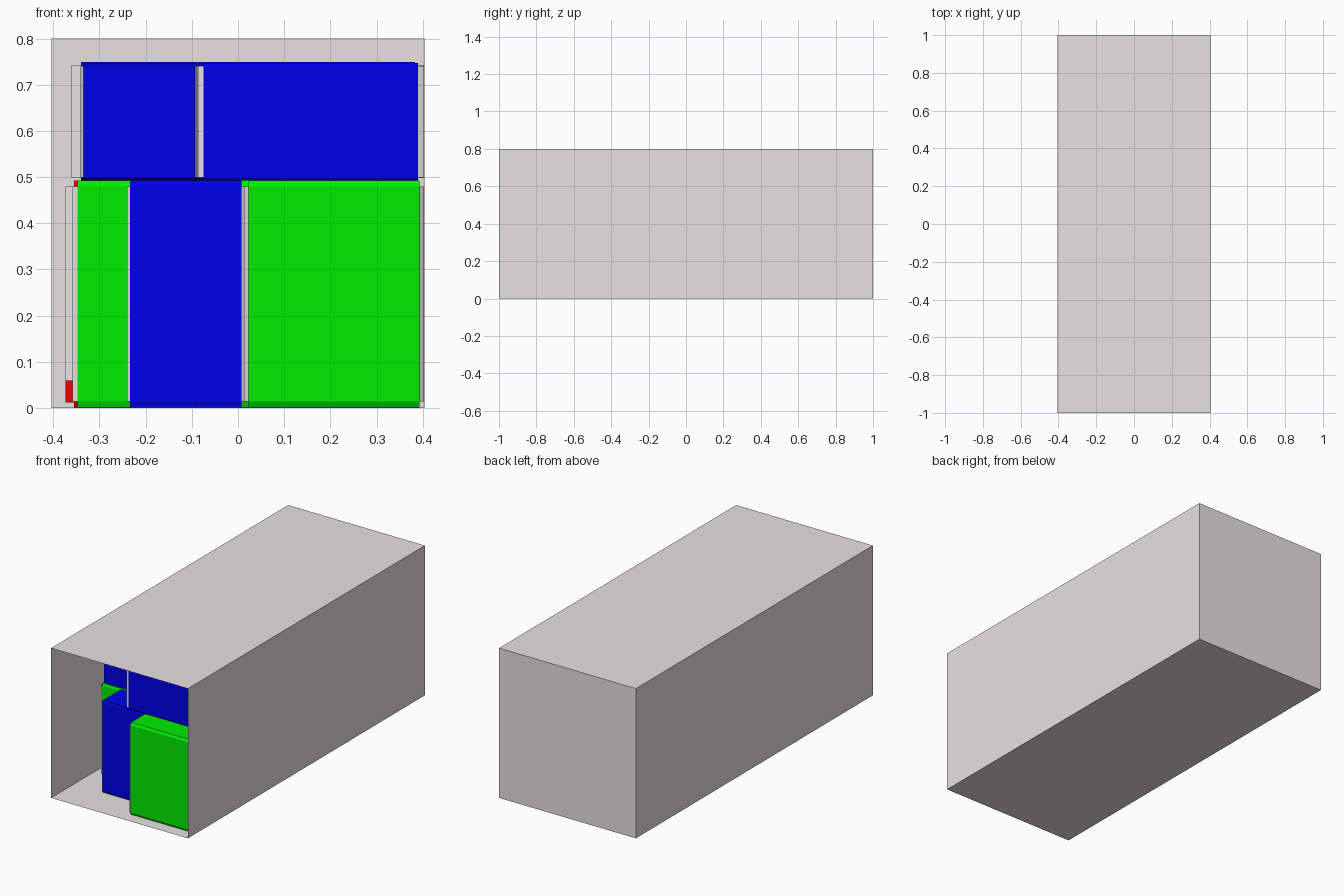
import bpy, bmesh
from mathutils import Vector

if "Cube" in bpy.data.objects:
    bpy.data.objects.remove(bpy.data.objects["Cube"])

def material(name, color):
    m = bpy.data.materials.new(name)
    m.diffuse_color = (*color, 1)
    m.use_nodes = True
    m.node_tree.nodes["Principled BSDF"].inputs["Base Color"].default_value = m.diffuse_color
    return m

SHELL = material("shell_grey", (0.80, 0.76, 0.75))
COLORS = {"green": material("case_green", (0.0, 0.85, 0.0)),
          "blue": material("case_blue", (0.0, 0.0, 0.85)),
          "red": material("case_red", (0.85, 0.0, 0.0))}

def finish(name, bm, mats):
    me = bpy.data.meshes.new(name)
    bm.to_mesh(me)
    bm.free()
    for m in mats:
        me.materials.append(m)
    ob = bpy.data.objects.new(name, me)
    bpy.context.collection.objects.link(ob)
    return ob

def cube(lo, hi):
    bm = bmesh.new()
    bmesh.ops.create_cube(bm, size=1)
    lo, hi = Vector(lo), Vector(hi)
    for v in bm.verts:
        v.co = Vector([a + (c + 0.5) * (b - a) for a, b, c in zip(lo, hi, v.co)])
    return bm

def case(name, color, x, y, z):
    """Chamfered case: grey upright chamfers, open corners, chamfer scales with size."""
    bm = bmesh.new()
    bmesh.ops.create_cube(bm, size=1)
    bmesh.ops.bevel(bm, geom=bm.edges[:], offset=0.026, segments=1, affect='EDGES')
    bm.normal_update()
    bmesh.ops.delete(bm, geom=[f for f in bm.faces if len(f.verts) == 3],
                     context='FACES_ONLY')
    for f in bm.faces:
        n = f.normal
        if abs(n.x) > 0.3 and abs(n.y) > 0.3:
            f.material_index = 1
    for v in bm.verts:
        v.co = Vector([a + (c + 0.5) * (b - a) for (a, b), c in zip((x, y, z), v.co)])
    return finish(name, bm, [COLORS[color], SHELL])

# Cargo shell, open at the front
bm = cube((-0.404, -1, 0), (0.404, 1, 0.8))
bm.normal_update()
bmesh.ops.delete(bm, geom=[f for f in bm.faces if f.normal.y < -0.5], context='FACES')
finish("cargo_shell", bm, [SHELL])

LOW, HIGH = (0.001, 0.493), (0.493, 0.747)

# Lower layer of upright cases
case("lower_front_right_case", "green", (0.013, 0.403), (-0.942, -0.66), LOW)
case("lower_front_middle_case", "blue", (-0.24, 0.014), (-0.81, -0.652), LOW)
case("lower_second_left_case", "green", (-0.358, 0.033), (-0.65, -0.465), LOW)
for i in range(4):
    y = -0.46 + i * 0.19
    case(f"lower_wide_case_{i}", "red", (-0.373, 0.32), (y, y + 0.185), LOW)
finish("low_red_edge", cube((-0.373, -0.462, 0.012), (-0.355, -0.455, 0.06)),
       [COLORS["red"]])

# Upper layer of flat cases
case("upper_left_case", "blue", (-0.341, -0.087), (-0.653, -0.163), HIGH)
for i in range(4):
    y = -0.82 + i * 0.162
    case(f"upper_right_case_{i}", "blue", (-0.087, 0.403), (y, y + 0.16), HIGH)
case("upper_rear_case", "blue", (-0.36, 0.403), (-0.16, 0.09), (0.491, 0.749))
